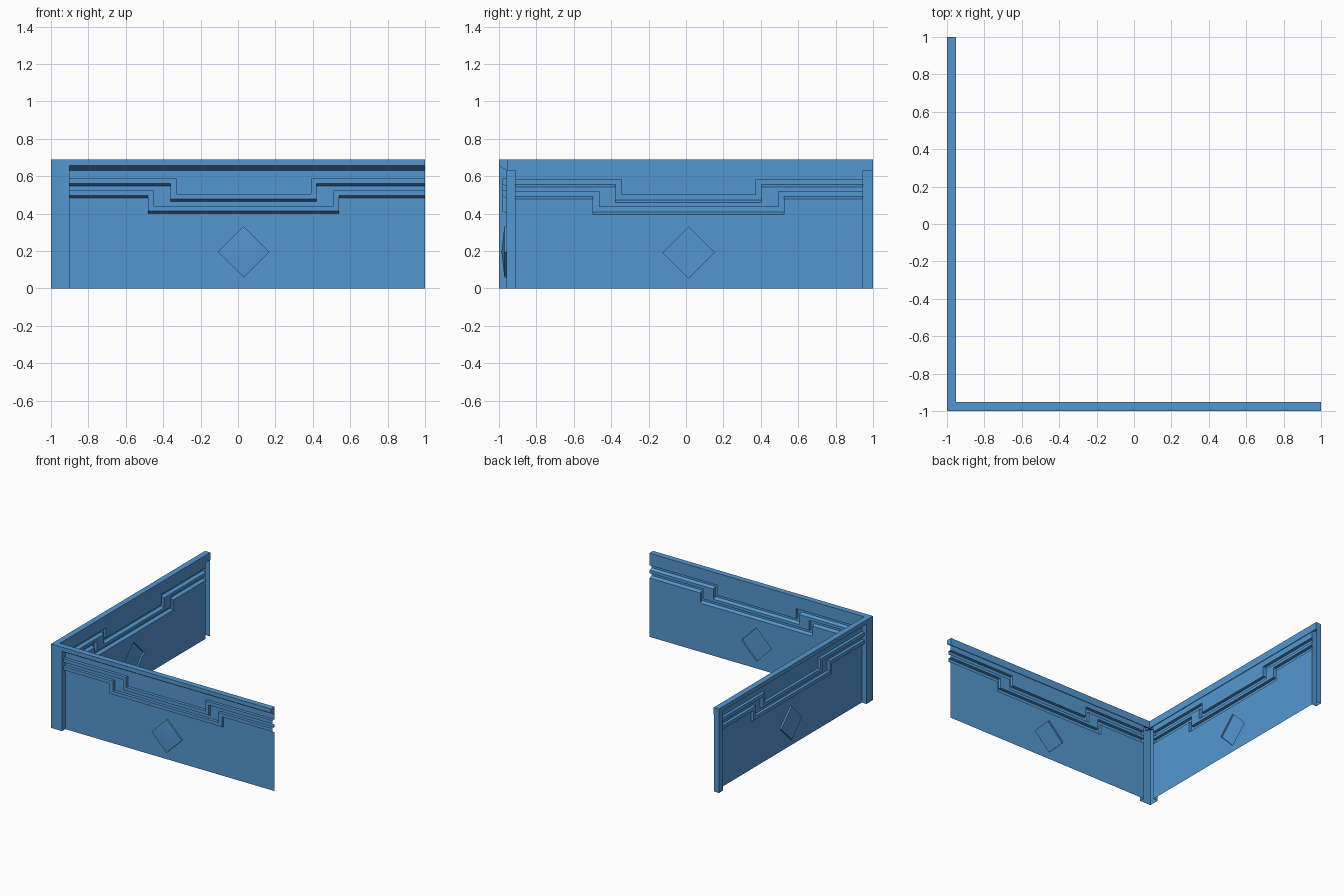
import bpy

if "Cube" in bpy.data.objects:
    bpy.data.objects.remove(bpy.data.objects["Cube"])

PANEL = -0.957   # plane of the thin wall sheet
OUT = 0.043      # depth from the sheet to the outermost face
RELIEF = 0.025   # projection of the stepped mouldings

blue = bpy.data.materials.new("blue_paint")
blue.diffuse_color = (0.09, 0.31, 0.63, 1)
blue.use_nodes = True
blue.node_tree.nodes["Principled BSDF"].inputs["Base Color"].default_value = blue.diffuse_color


def make(name, faces, place, flip, smooth=False):
    """Build an object from faces given as (along, depth, height) points."""
    verts, index, polys = [], {}, []
    for f in faces:
        ids = []
        for p in f:
            key = tuple(round(c, 5) for c in p)
            if key not in index:
                index[key] = len(verts)
                verts.append(place(*p))
            ids.append(index[key])
        polys.append(ids[::-1] if flip else ids)
    me = bpy.data.meshes.new(name)
    me.from_pydata(verts, [], polys)
    me.materials.append(blue)
    for poly in me.polygons:
        poly.use_smooth = smooth
    ob = bpy.data.objects.new(name, me)
    bpy.context.collection.objects.link(ob)
    return ob


def stepped(s0, s1, a, b, z, d, drop=0.083):
    """Line along the wall that drops to a lower level between a and b."""
    return [(s0, d, z), (a, d, z), (a, d, z - drop),
            (b, d, z - drop), (b, d, z), (s1, d, z)]


def strip(top, bottom):
    return [(top[i], bottom[i], bottom[i + 1], top[i + 1]) for i in range(len(top) - 1)]


def wall(name, place, flip, s0, s1, shift, dz, end_post):
    # panel sheet and the two mouldings pressed out of it
    def line(w, z, d):
        return stepped(s0, s1, shift - w, shift + w, z + dz, d)

    rows = [line(0.36, 0.59, 0)]
    rows[0] = [(s, d, 0.63) for s, d, z in rows[0]]
    for w, z in ((0.36, 0.59), (0.48, 0.526)):
        rows += [line(w, z, 0), line(w, z, RELIEF),
                 line(w + 0.03, z - 0.028, RELIEF), line(w + 0.03, z - 0.04, 0)]
    faces = []
    for t, b in zip(rows, rows[1:]):
        faces += strip(t, b)

    # lower panel around the diamond
    c, cz, r = shift, 0.198 + dz, 0.137
    p = rows[-1]
    top, left = (c, 0, cz + r), (c - r, 0, cz)
    bot, right = (c, 0, cz - r), (c + r, 0, cz)
    mid = (c, 0, p[2][2])
    faces.append([p[0], (s0, 0, 0), (c, 0, 0), bot, left, top, mid, p[2], p[1]])
    faces.append([mid, top, right, bot, (c, 0, 0), (s1, 0, 0), p[5], p[4], p[3]])
    make(name + "_panel", faces, place, flip)

    # diamond boss: short rim, shallow smooth pyramid, flat back
    ring = [top, left, bot, right, top]
    rim = [(s, 0.014, z) for s, d, z in ring]
    make(name + "_diamond_rim", strip(rim, ring), place, flip)
    gem = [(rim[i], rim[i + 1], (c, 0.029, cz)) for i in range(4)]
    make(name + "_diamond", gem, place, flip, True)
    make(name + "_diamond_back", [[(s, 0.013, z) for s, d, z in ring[3::-1]]], place, flip)

    # corner post and optional end post, open at the back
    h = 0.66
    posts = [[(-1, OUT, h), (-1, OUT, 0), (s0, OUT, 0), (s0, OUT, h)],
             [(s0, OUT, h), (s0, OUT, 0), (s0, 0, 0), (s0, 0, h)]]
    if end_post:
        posts += [[(s1, 0, h), (s1, 0, 0), (s1, OUT, 0), (s1, OUT, h)],
                  [(s1, OUT, h), (s1, OUT, 0), (1, OUT, 0), (1, OUT, h)],
                  [(1, OUT, h), (1, OUT, 0), (1, 0, 0), (1, 0, h)]]
    make(name + "_posts", posts, place, flip)

    # top rail with sloped underside
    prof = [(-0.005, 0.69), (OUT, 0.69), (OUT, 0.656), (0, 0.63), (-0.005, 0.63)]
    a = [(-1, d, z) for d, z in prof]
    b = [(1, d, z) for d, z in prof]
    rail = strip(a + a[:1], b + b[:1])
    make(name + "_top_rail", rail + [a[::-1], b], place, flip)


wall("front_wall", lambda s, d, z: (s, PANEL - d, z), False,
     -0.90, 1.0, 0.03, -0.002, False)
wall("left_wall", lambda s, d, z: (PANEL - d, s, z), True,
     -0.915, 0.945, 0.014, -0.007, True)
